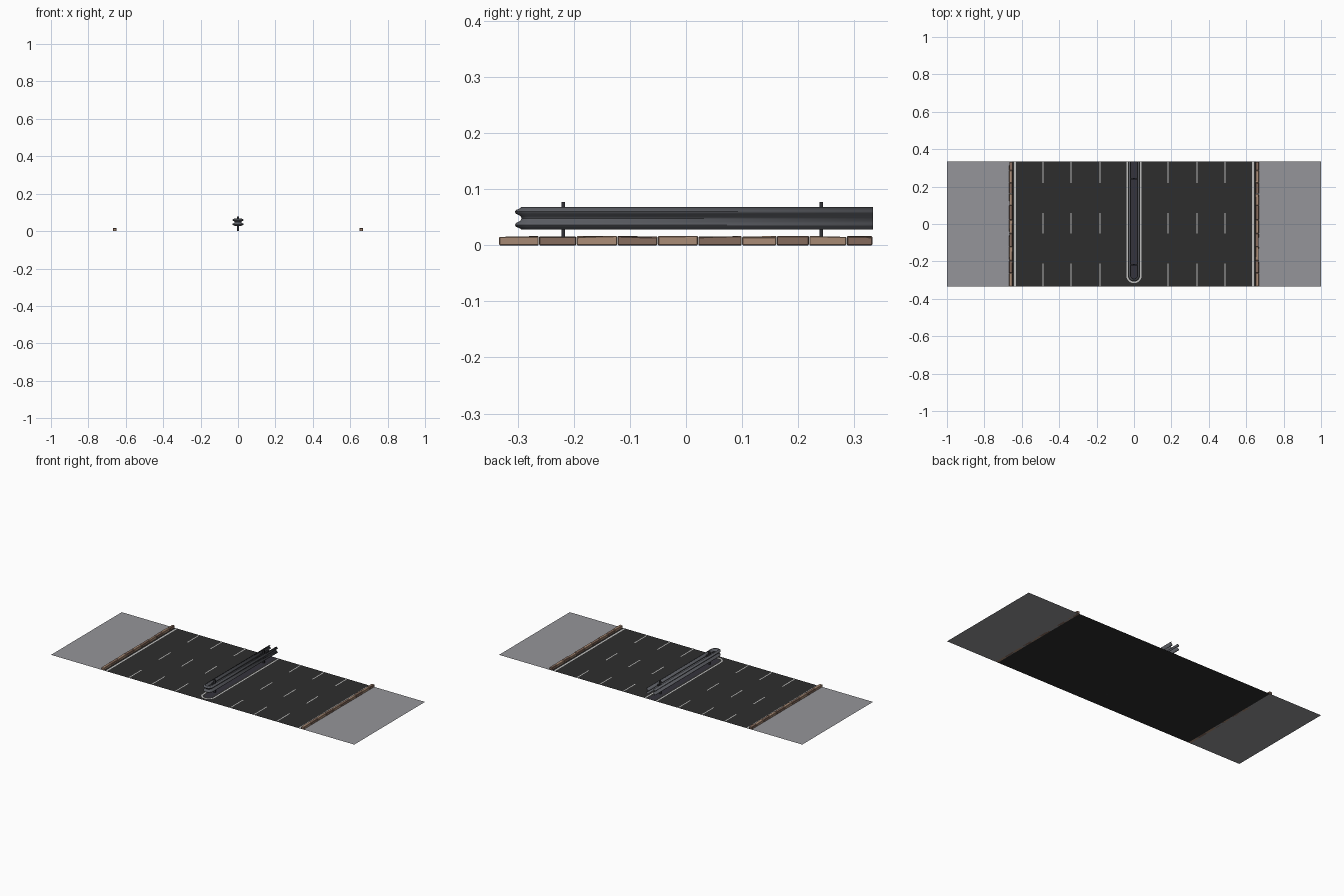
import bpy, bmesh, math, random

if "Cube" in bpy.data.objects:
    bpy.data.objects.remove(bpy.data.objects["Cube"])
random.seed(4)


def material(name, r, g, b):
    m = bpy.data.materials.new(name)
    m.diffuse_color = (r, g, b, 1)
    m.use_nodes = True
    m.node_tree.nodes["Principled BSDF"].inputs["Base Color"].default_value = m.diffuse_color
    return m


ASPHALT = material("asphalt", 0.027, 0.027, 0.027)
PAVING = material("paving grey", 0.30, 0.30, 0.32)
PAINT = material("road paint", 0.52, 0.52, 0.51)
STEEL = material("rail steel", 0.105, 0.11, 0.125)
POST = material("dark post", 0.03, 0.03, 0.035)
MEDIAN = material("median dark", 0.035, 0.033, 0.045)
STONE_A = material("light stone", 0.40, 0.26, 0.18)
STONE_B = material("brown stone", 0.24, 0.15, 0.11)
HALF = 0.333


def make(name, bm, *mats):
    me = bpy.data.meshes.new(name)
    bm.to_mesh(me)
    bm.free()
    ob = bpy.data.objects.new(name, me)
    bpy.context.collection.objects.link(ob)
    for m in mats:
        me.materials.append(m)
    return ob


def rect(bm, x0, x1, y0, y1, z):
    bm.faces.new([bm.verts.new((x, y, z)) for x, y in
                  ((x0, y0), (x1, y0), (x1, y1), (x0, y1))])


def box(bm, x0, x1, y0, y1, z0, z1):
    g = bmesh.ops.create_cube(bm, size=1)["verts"]
    for v in g:
        v.co = (x1 if v.co.x > 0 else x0, y1 if v.co.y > 0 else y0,
                z1 if v.co.z > 0 else z0)
    return g


def u_path(radius, centre_y, steps=20):
    """Open hairpin with its rounded nose towards -y."""
    arc = [(-radius * math.cos(math.pi * i / steps),
            centre_y - radius * math.sin(math.pi * i / steps))
           for i in range(steps + 1)]
    return [(-radius, HALF)] + arc + [(radius, HALF)]


def sweep(bm, profile, centre_y):
    """Skin a hairpin through a profile of (radius, height)."""
    rows = [[bm.verts.new((x, y, z)) for x, y in u_path(r, centre_y)]
            for r, z in profile]
    for a, b in zip(rows, rows[1:]):
        for i in range(len(a) - 1):
            bm.faces.new((a[i], a[i + 1], b[i + 1], b[i]))


# road surface
bm = bmesh.new()
rect(bm, -0.652, 0.652, -HALF, HALF, 0)
make("road", bm, ASPHALT)

# pavements on both sides
bm = bmesh.new()
rect(bm, -1, -0.652, -HALF, HALF, 0)
rect(bm, 0.652, 1, -HALF, HALF, 0)
make("pavements", bm, PAVING)

# lane dashes and edge lines
bm = bmesh.new()
for s in (-1, 1):
    for x in (0.182, 0.337, 0.487):
        for y0, y1 in ((-HALF, -0.21), (-0.05, 0.06), (0.22, HALF)):
            rect(bm, s * x - 0.003, s * x + 0.003, y0, y1, 0.0008)
    rect(bm, s * 0.636 - 0.005, s * 0.636 + 0.005, -HALF, HALF, 0.0008)
make("lane_markings", bm, PAINT)

# painted hairpin around the median
bm = bmesh.new()
sweep(bm, [(0.033, 0.0008), (0.041, 0.0008)], -0.275)
make("median_line", bm, PAINT)

# dark strip under the rail
bm = bmesh.new()
bm.faces.new([bm.verts.new((x, y, 0.0006)) for x, y in u_path(0.022, -0.275)])
make("median_strip", bm, MEDIAN)

# W-beam guard rail bent round the nose
bm = bmesh.new()
sweep(bm, [(0.019, 0.028), (0.021, 0.030), (0.028, 0.033), (0.030, 0.036),
           (0.028, 0.040), (0.020, 0.044), (0.018, 0.048), (0.020, 0.052),
           (0.028, 0.056), (0.030, 0.060), (0.028, 0.063), (0.021, 0.066),
           (0.019, 0.068)], -0.275)
rail = make("guard_rail", bm, STEEL)
bm = bmesh.new()
bm.from_mesh(rail.data)
bmesh.ops.recalc_face_normals(bm, faces=bm.faces)
# keep normals pointing away from the median
f = max(bm.faces, key=lambda q: q.calc_center_median().x)
if f.normal.x < 0:
    bmesh.ops.reverse_faces(bm, faces=bm.faces)
bm.to_mesh(rail.data)
bm.free()
sol = rail.modifiers.new("thickness", "SOLIDIFY")
sol.thickness = 0.0015
bpy.context.view_layer.objects.active = rail
rail.select_set(True)
bpy.ops.object.shade_smooth_by_angle(angle=math.radians(50))

# posts with spacer blocks between the two beams
bm = bmesh.new()
for y in (-0.219, 0.241):
    box(bm, -0.006, 0.006, y - 0.003, y + 0.003, 0, 0.077)
    box(bm, -0.018, 0.018, y - 0.004, y + 0.004, 0.044, 0.052)
make("rail_posts", bm, POST)

# kerb stones: uneven blocks in alternating colours
JOINTS = [-HALF, -0.262, -0.195, -0.122, -0.05, 0.022, 0.10, 0.162, 0.22, 0.287, HALF]
for side, s in (("left", -1), ("right", 1)):
    bm = bmesh.new()
    for i, (y0, y1) in enumerate(zip(JOINTS, JOINTS[1:])):
        xa, xb = sorted((s * 0.650, s * 0.667))
        verts = box(bm, xa, xb, y0, y1 - 0.0008, 0, 0.015)
        for v in verts:
            if v.co.z > 0:
                v.co.z += random.uniform(-0.001, 0.002)
                v.co.x += random.uniform(-0.001, 0.001)
        for fc in {fc for v in verts for fc in v.link_faces}:
            fc.material_index = i % 2
    kerb = make(side + "_kerb_stones", bm, STONE_A, STONE_B)
    bev = kerb.modifiers.new("worn_edges", "BEVEL")
    bev.width = 0.0015
    bev.segments = 1
